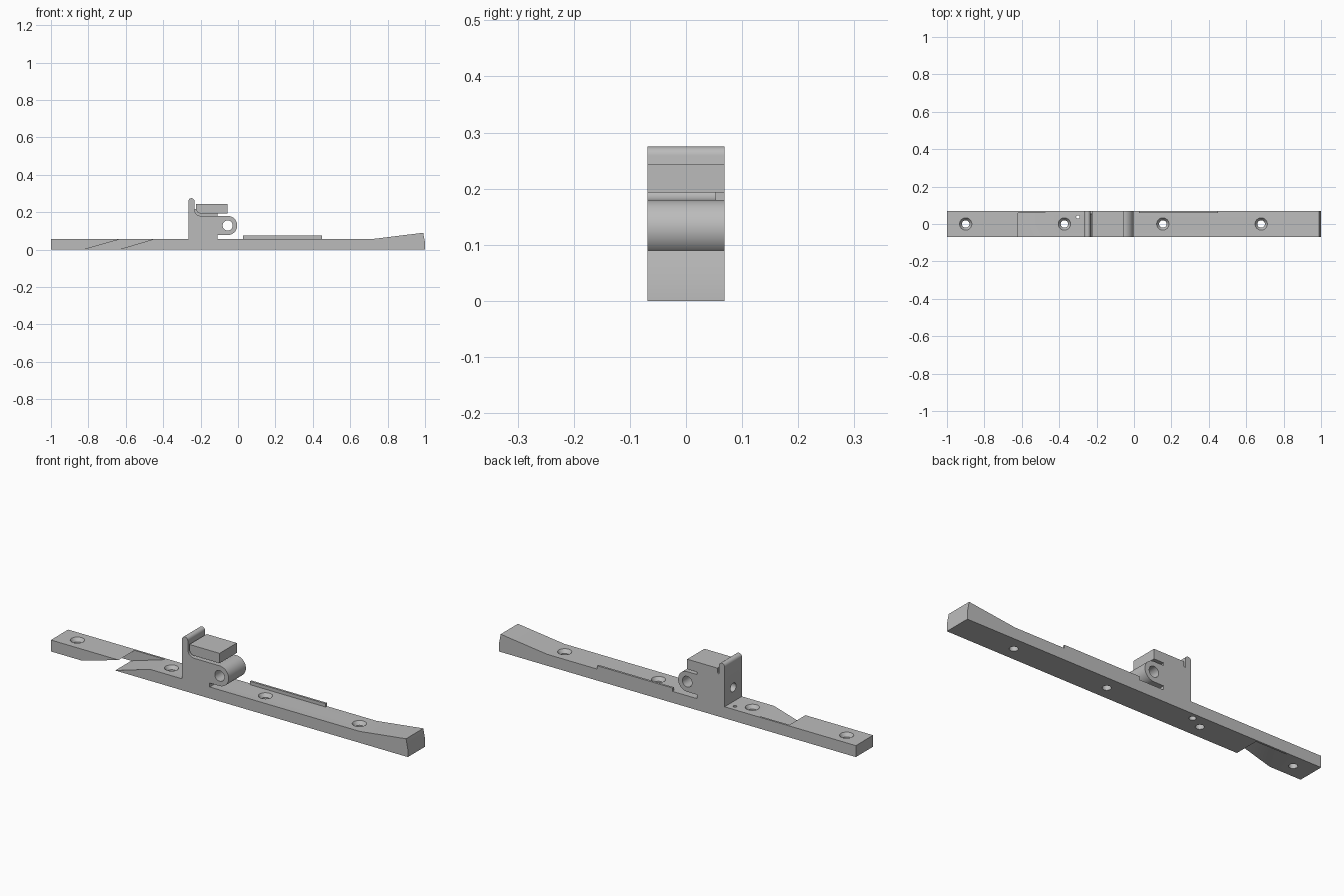
import bpy, bmesh
from math import sin, cos, pi, radians
from mathutils import Matrix

cube = bpy.data.objects.get("Cube")
if cube:
    bpy.data.objects.remove(cube, do_unlink=True)

grey = bpy.data.materials.new("plain grey")
grey.use_nodes = True
grey.diffuse_color = (0.5, 0.5, 0.5, 1)
grey.node_tree.nodes["Principled BSDF"].inputs["Base Color"].default_value = (0.5, 0.5, 0.5, 1)

HALF = 0.069   # half width of every full-width part
TOP = 0.058    # top of the flat rail


def finish(name, bm):
    bmesh.ops.recalc_face_normals(bm, faces=bm.faces)
    mesh = bpy.data.meshes.new(name)
    bm.to_mesh(mesh)
    bm.free()
    mesh.materials.append(grey)
    obj = bpy.data.objects.new(name, mesh)
    bpy.context.collection.objects.link(obj)
    return obj


def extrude(name, outline, y0=-HALF, y1=HALF):
    """Side profile of (x, z) points pushed across the width."""
    bm = bmesh.new()
    face = bm.faces.new([bm.verts.new((x, y0, z)) for x, z in outline])
    side = bmesh.ops.extrude_face_region(bm, geom=[face])["geom"]
    verts = [v for v in side if isinstance(v, bmesh.types.BMVert)]
    bmesh.ops.translate(bm, verts=verts, vec=(0, y1 - y0, 0))
    return finish(name, bm)


def box(name, x0, x1, y0, y1, z0, z1):
    return extrude(name, [(x0, z0), (x1, z0), (x1, z1), (x0, z1)], y0, y1)


def lathe(name, rings, place, sides=32):
    """Closed turned solid from (radius, height) rings."""
    bm = bmesh.new()
    loops = [[bm.verts.new((r * cos(2 * pi * i / sides), r * sin(2 * pi * i / sides), h))
              for i in range(sides)] for r, h in rings]
    for a, b in zip(loops, loops[1:]):
        for i in range(sides):
            j = (i + 1) % sides
            bm.faces.new((a[i], a[j], b[j], b[i]))
    bm.faces.new(loops[0])
    bm.faces.new(loops[-1])
    bm.transform(place)
    return finish(name, bm)


def arc(cx, cz, r, start, end, steps=12):
    angles = [radians(start + (end - start) * i / steps) for i in range(steps + 1)]
    return [(cx + r * cos(a), cz + r * sin(a)) for a in angles]


def cut(obj, cutter):
    mod = obj.modifiers.new("cut", "BOOLEAN")
    mod.operation = "DIFFERENCE"
    mod.solver = "EXACT"
    mod.object = cutter
    select(obj)
    bpy.ops.object.modifier_apply(modifier=mod.name)
    bpy.data.objects.remove(cutter, do_unlink=True)


def select(obj):
    bpy.ops.object.select_all(action="DESELECT")
    obj.select_set(True)
    bpy.context.view_layer.objects.active = obj


# Long rail with a ramped end
rail = extrude("rail", [(-1, 0), (1, 0), (1, 0.037), (0.99, 0.09), (0.73, TOP), (-1, TOP)])

# Slanted slot that leaves a thin web along the back
cut(rail, extrude("slot_cutter", [(-0.835, -0.003), (-0.65, -0.003), (-0.435, 0.061), (-0.61, 0.061)],
                  -0.1, 0.059))

# Countersunk screw holes
for x in (-0.9, -0.372, 0.154, 0.68):
    cut(rail, lathe("screw_cutter", [(0.02, -0.01), (0.02, TOP - 0.018), (0.033, TOP), (0.033, 0.08)],
                    Matrix.Translation((x, 0, 0))))

# Small stepped pin hole
cut(rail, lathe("pin_cutter", [(0.016, -0.01), (0.016, 0.035), (0.009, 0.035), (0.009, 0.08)],
                Matrix.Translation((-0.3, 0.037, 0))))

# Low guide strip on the back edge
strip = box("guide_strip", 0.027, 0.45, 0.058, HALF, TOP, 0.075)

# Bracket: upright wall with rounded top, curved inner corner and round lug
bracket = extrude("bracket",
                  [(-0.265, TOP), (-0.11, TOP), (-0.11, 0.078)]
                  + arc(-0.055, 0.129, 0.051, -90, 90, 24)
                  + arc(-0.198, 0.215, 0.035, 270, 180)
                  + arc(-0.249, 0.259, 0.016, 0, 180))
cut(bracket, lathe("pivot_cutter", [(0.027, -0.2), (0.027, 0.2)],
                   Matrix.Translation((-0.055, 0, 0.129)) @ Matrix.Rotation(pi / 2, 4, "X")))
cut(bracket, lathe("bore_cutter", [(0.022, -0.05), (0.022, 0.12)],
                   Matrix.Translation((-0.265, 0, 0.13)) @ Matrix.Rotation(pi / 2, 4, "Y")))

# Pad floating above the lug, with a rounded inner corner
pad = extrude("pad", [(-0.055, 0.193), (-0.055, 0.243), (-0.224, 0.243)]
              + arc(-0.198, 0.219, 0.026, 180, 270))

# Thin web joining the pad to the bracket at the back
web = extrude("pad_web", [(-0.11, 0.18), (-0.11, 0.193)]
              + arc(-0.198, 0.219, 0.026, 270, 180)
              + arc(-0.198, 0.215, 0.035, 180, 270), 0.053, HALF)

for part in (rail, strip, bracket, pad, web):
    select(part)
    bpy.ops.object.shade_smooth_by_angle(angle=radians(30))
